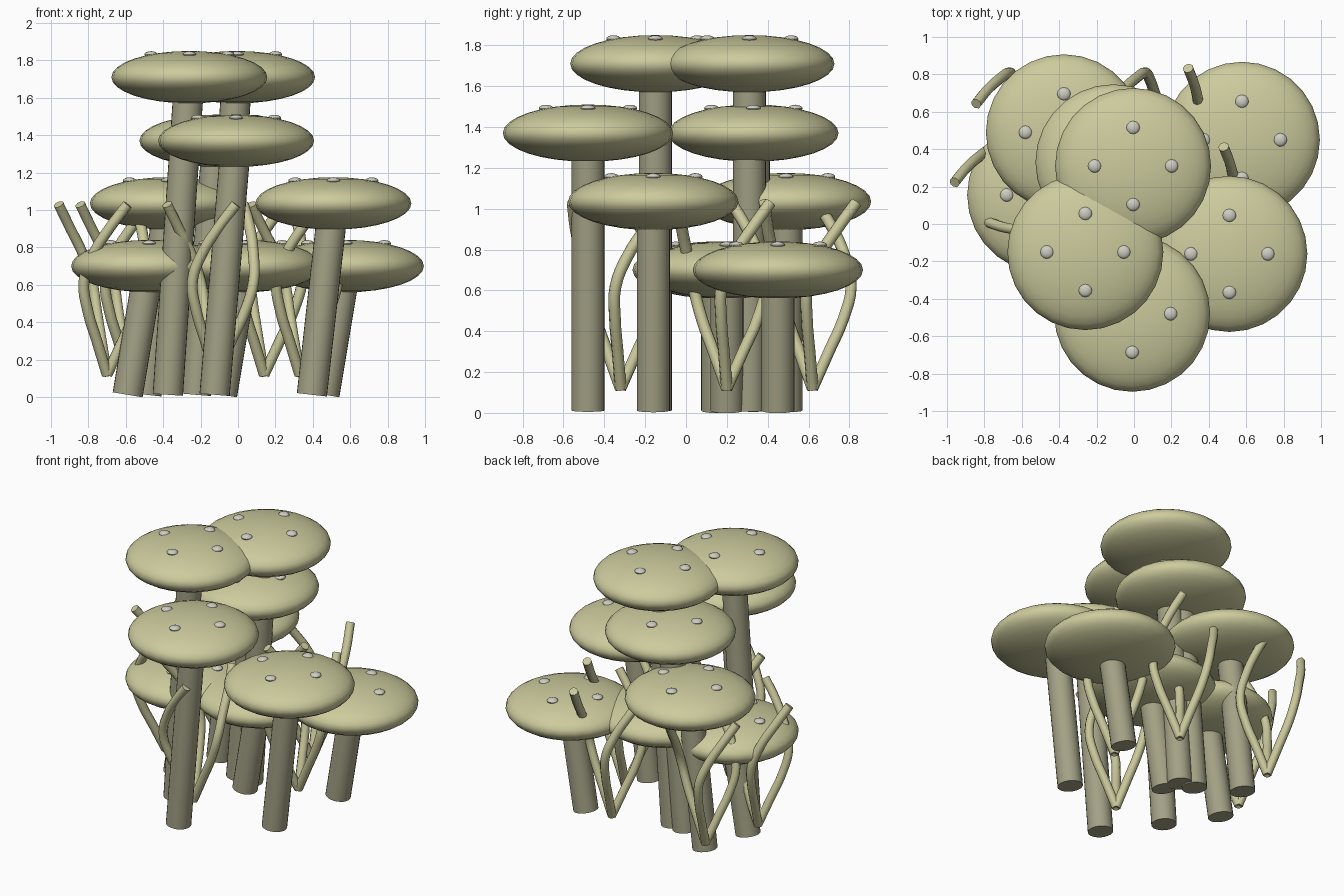
import bpy, bmesh, math
from mathutils import Matrix, Vector

if "Cube" in bpy.data.objects:
    bpy.data.objects.remove(bpy.data.objects["Cube"])


def material(name, rgb):
    m = bpy.data.materials.new(name)
    lin = [((c / 255 + 0.055) / 1.055) ** 2.4 for c in rgb]
    m.diffuse_color = (*lin, 1)
    m.use_nodes = True
    m.node_tree.nodes["Principled BSDF"].inputs["Base Color"].default_value = m.diffuse_color
    return m


CAP = material("pale_olive", (204, 203, 157))
STEM = material("grey_olive", (163, 161, 133))
SPOT = material("light_grey", (206, 205, 194))
SHOOT = material("shoot_olive", (202, 200, 155))


def finish(bm, name, mat):
    me = bpy.data.meshes.new(name)
    bm.to_mesh(me)
    bm.free()
    me.materials.append(mat)
    ob = bpy.data.objects.new(name, me)
    bpy.context.collection.objects.link(ob)
    bpy.ops.object.select_all(action='DESELECT')
    bpy.context.view_layer.objects.active = ob
    ob.select_set(True)
    bpy.ops.object.shade_smooth_by_angle(angle=math.radians(40))
    return ob


def ellipsoid(bm, center, rx, rz, segs, rings):
    bmesh.ops.create_uvsphere(
        bm, u_segments=segs, v_segments=rings, radius=1,
        matrix=Matrix.Translation(center) @ Matrix.Diagonal((rx, rx, rz, 1)))


# Mushrooms: cap centres, each on a leaning stem with four spots on top
CAP_R, CAP_H, STEM_R, LEAN = 0.417, 0.14, 0.081, 0.115
CAPS = [(-0.26, -0.15, 1.71), (-0.005, 0.31, 1.71), (-0.11, 0.33, 1.37),
        (-0.01, -0.48, 1.37), (0.51, -0.16, 1.035), (-0.375, 0.49, 1.035),
        (0.577, 0.45, 0.70), (-0.475, 0.155, 0.70), (0.03, 0.20, 0.70)]

for i, c in enumerate(CAPS, 1):
    top = Vector(c)
    bm = bmesh.new()
    ellipsoid(bm, top, CAP_R, CAP_H, 28, 16)
    finish(bm, f"mushroom_cap_{i}", CAP)

    foot = Vector((c[0] - LEAN, c[1], 0.012))
    axis = top - foot
    bm = bmesh.new()
    bmesh.ops.create_cone(
        bm, cap_ends=True, segments=24, radius1=STEM_R, radius2=STEM_R,
        depth=axis.length,
        matrix=Matrix.Translation((top + foot) / 2)
        @ axis.to_track_quat('Z', 'Y').to_matrix().to_4x4())
    finish(bm, f"mushroom_stem_{i}", STEM)

    bm = bmesh.new()
    for dx, dy in ((1, 0), (-1, 0), (0, 1), (0, -1)):
        ellipsoid(bm, top + Vector((dx * 0.205, dy * 0.205, 0.121)),
                  0.036, 0.018, 12, 8)
    finish(bm, f"cap_spots_{i}", SPOT)

# Curling shoots: three twisted limbs rising from one root
# Path points are radius, angle in degrees, height
PATH = [(0.0, 0, 0.12), (0.085, -10, 0.30), (0.16, -10, 0.46),
        (0.205, -7, 0.62), (0.205, 10, 0.77), (0.22, 33, 0.90),
        (0.26, 55, 1.03)]
ROOTS = [(-0.70, 0.20), (-0.12, -0.32), (0.14, 0.62),
         (0.33, 0.20), (-0.585, 0.62)]

curve = bpy.data.curves.new("shoots", 'CURVE')
curve.dimensions = '3D'
curve.bevel_depth = 0.029
curve.bevel_resolution = 2
curve.use_fill_caps = True
for turn in (0, 120, 240):
    sp = curve.splines.new('BEZIER')
    sp.resolution_u = 4
    sp.bezier_points.add(len(PATH) - 1)
    for p, (r, a, z) in zip(sp.bezier_points, PATH):
        t = math.radians(a + turn)
        p.co = (r * math.cos(t), r * math.sin(t), z)
        p.handle_left_type = p.handle_right_type = 'AUTO'
curve.materials.append(SHOOT)
first = bpy.data.objects.new("shoots_1", curve)
bpy.context.collection.objects.link(first)
bpy.ops.object.select_all(action='DESELECT')
bpy.context.view_layer.objects.active = first
first.select_set(True)
bpy.ops.object.convert(target='MESH')
first = bpy.context.view_layer.objects.active
bpy.ops.object.shade_smooth_by_angle(angle=math.radians(50))
first.location = (*ROOTS[0], 0)
for i, (x, y) in enumerate(ROOTS[1:], 2):
    ob = first.copy()
    ob.name = f"shoots_{i}"
    ob.location = (x, y, 0)
    bpy.context.collection.objects.link(ob)
